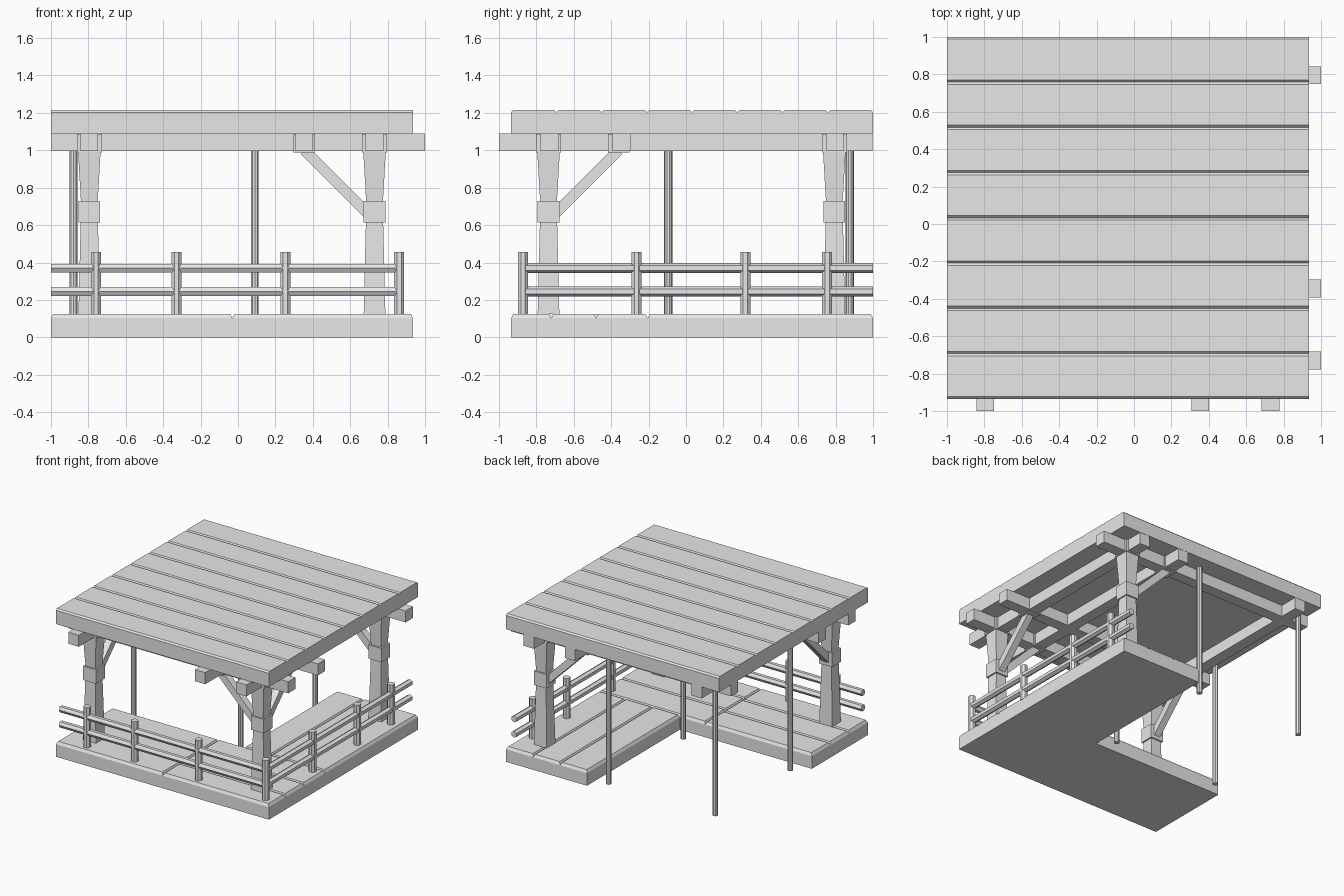
import bpy, bmesh
from math import pi
from mathutils import Vector, Matrix

old = bpy.data.objects.get("Cube")
if old:
    bpy.data.objects.remove(old, do_unlink=True)

GREY = (0.8, 0.8, 0.8, 1.0)
mat = bpy.data.materials.new("plain grey")
mat.use_nodes = True
mat.diffuse_color = GREY
mat.node_tree.nodes["Principled BSDF"].inputs["Base Color"].default_value = GREY


def finish(name, bm):
    bmesh.ops.recalc_face_normals(bm, faces=bm.faces)
    mesh = bpy.data.meshes.new(name)
    bm.to_mesh(mesh)
    bm.free()
    mesh.materials.append(mat)
    obj = bpy.data.objects.new(name, mesh)
    bpy.context.collection.objects.link(obj)
    return obj


def loft(name, sections):
    """Join rectangles (x0, x1, y0, y1, z) from bottom to top into a solid."""
    bm = bmesh.new()
    rings = [[bm.verts.new(p) for p in ((a, c, z), (b, c, z), (b, d, z), (a, d, z))]
             for a, b, c, d, z in sections]
    for low, high in zip(rings, rings[1:]):
        for i in range(4):
            j = (i + 1) % 4
            bm.faces.new((low[i], low[j], high[j], high[i]))
    bm.faces.new(rings[0])
    bm.faces.new(rings[-1])
    return finish(name, bm)


def plank(name, x0, x1, y0, y1, z0, z1, cx, cy, drop):
    return loft(name, [(x0, x1, y0, y1, z0), (x0, x1, y0, y1, z1 - drop),
                       (x0 + cx, x1 - cx, y0 + cy, y1 - cy, z1)])


def block(name, x, y, half, z0, z1):
    return loft(name, [(x - half, x + half, y - half, y + half, z) for z in (z0, z1)])


def rod(name, start, end, radius, sides, turn=0.0):
    start, end = Vector(start), Vector(end)
    axis = end - start
    bm = bmesh.new()
    bmesh.ops.create_cone(bm, cap_ends=True, segments=sides, radius1=radius,
                          radius2=radius, depth=axis.length)
    spin = axis.to_track_quat('Z', 'Y').to_matrix().to_4x4()
    bm.transform(Matrix.Translation((start + end) / 2) @ spin @ Matrix.Rotation(turn, 4, 'Z'))
    return finish(name, bm)


# Roof planks, chamfered along their long edges
EDGE = 0.935
step = (1 + EDGE) / 8
for i in range(8):
    y = -EDGE + i * step
    plank("roof_plank", -1, EDGE, y, y + step, 1.09, 1.215, 0, 0.012, 0.012)

# L-shaped deck: front left section, corner section, side section
SEAM, INNER = -0.03, 0.2


def deck_x(x0, x1, cuts):
    for a, b in zip(cuts, cuts[1:]):
        plank("deck_plank", x0, x1, a, b, 0, 0.125, 0.012, 0.012, 0.022)


deck_x(-1, SEAM, (-EDGE, -0.69, -0.445, -0.205))
deck_x(SEAM, EDGE, (-EDGE, -0.72, -0.48, -0.205))
for i in range(3):
    w = (EDGE - INNER) / 3
    plank("deck_plank", INNER + i * w, INNER + (i + 1) * w, -0.205, 1,
          0, 0.125, 0.012, 0.012, 0.022)

# Crossing roof beams
HALF = 0.047
for x in (-0.795, 0.355, 0.73):
    loft("beam_lengthwise", [(x - HALF, x + HALF, -1, 0.998, z) for z in (0.995, 1.09)])
for y in (-0.73, -0.345, 0.795):
    loft("beam_crosswise", [(-0.998, 1, y - HALF, y + HALF, z) for z in (0.995, 1.09)])

# Main posts with waist, collar and capital
POSTS = [(-0.795, -0.735), (0.73, -0.735), (0.73, 0.793)]
for x, y in POSTS:
    loft("post", [(x - h, x + h, y - h, y + h, z) for h, z in
                  ((0.058, 0.125), (0.046, 0.62), (0.045, 0.73), (0.06, 0.99))])
    block("post_collar", x, y, 0.058, 0.615, 0.73)
    block("post_capital", x, y, 0.067, 0.987, 1.088)


# Diagonal braces with a block at the upper end
def brace(post, direction):
    d = Vector((*direction, 0))
    base = Vector((*post, 0))
    low = base + d * 0.03 + Vector((0, 0, 0.655))
    high = base + d * 0.375 + Vector((0, 0, 1.0))
    rod("brace", low, high, 0.04, 4, pi / 4)
    top = base + d * 0.375
    block("brace_block", top.x, top.y, 0.058, 0.987, 1.088)


brace(POSTS[0], (0, 1))
brace(POSTS[1], (-1, 0))
brace(POSTS[1], (0, 1))
brace(POSTS[2], (-1, 0))

# Thin support poles at the open corner
for x in (-0.88, 0.09):
    for y in (-0.095, 0.875):
        rod("pole", (x, y, 0), (x, y, 1.09), 0.022, 10)

# Fence posts and rails on two sides
FX, FY = 0.862, -0.872
spots = [(x, FY) for x in (-0.76, -0.328, 0.253, FX)]
spots += [(FX, y) for y in (-0.264, 0.317, 0.755)]
for x, y in spots:
    rod("fence_post", (x, y, 0.12), (x, y, 0.455), 0.029, 8, pi / 8)
for z in (0.245, 0.37):
    rod("front_rail", (-1, FY, z), (FX, FY, z), 0.027, 6, pi / 6)
    rod("side_rail", (FX, FY, z), (FX, 1, z), 0.027, 6)
